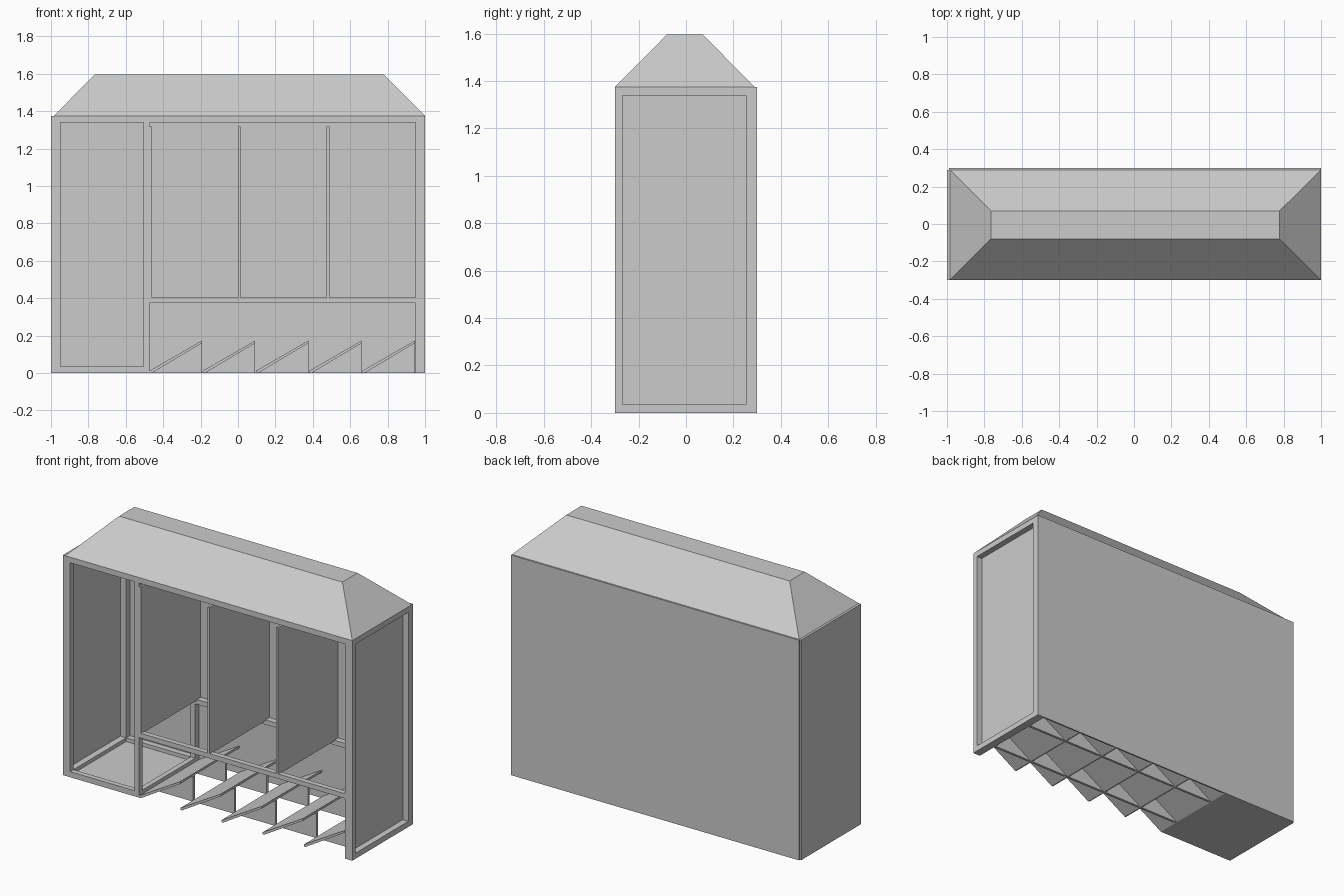
import bpy
import bmesh

cube = bpy.data.objects.get("Cube")
if cube:
    bpy.data.objects.remove(cube, do_unlink=True)

grey = bpy.data.materials.new("plain_grey")
grey.use_nodes = True
colour = (0.6, 0.6, 0.6, 1)
grey.diffuse_color = colour
grey.node_tree.nodes["Principled BSDF"].inputs["Base Color"].default_value = colour


def finish(name, bm):
    bmesh.ops.recalc_face_normals(bm, faces=bm.faces)
    mesh = bpy.data.meshes.new(name)
    bm.to_mesh(mesh)
    bm.free()
    mesh.materials.append(grey)
    obj = bpy.data.objects.new(name, mesh)
    bpy.context.collection.objects.link(obj)


def loft(name, lower, upper):
    """Closed solid between two matching outlines."""
    bm = bmesh.new()
    a = [bm.verts.new(p) for p in lower]
    b = [bm.verts.new(p) for p in upper]
    bm.faces.new(a)
    bm.faces.new(b)
    for i in range(len(a)):
        j = (i + 1) % len(a)
        bm.faces.new((a[i], a[j], b[j], b[i]))
    finish(name, bm)


def rect(x, y, z):
    return [(x[0], y[0], z), (x[1], y[0], z), (x[1], y[1], z), (x[0], y[1], z)]


def box(name, x, y, z):
    loft(name, rect(x, y, z[0]), rect(x, y, z[1]))


def prism(name, profile, y):
    """Extrude an x-z profile along y."""
    loft(name, [(px, y[0], pz) for px, pz in profile],
         [(px, y[1], pz) for px, pz in profile])


TOP = 1.375
RAIL = 0.035
FULL = (-0.3, 0.29)
FRONT = (-0.3, -0.267)
BACK = (0.253, 0.29)
LEFT_X, MID_X, RIGHT_X = (-0.99, -0.95), (-0.505, -0.473), (0.95, 1.0)

# Upright posts and front-to-back rails
for side, x in (("left", LEFT_X), ("middle", MID_X), ("right", RIGHT_X)):
    box(side + "_front_post", x, FRONT, (0, TOP))
    box(side + "_back_post", x, BACK, (0, TOP))
    span = (FRONT[1], BACK[0])
    box(side + "_bottom_rail", x, span, (0, RAIL))
    box(side + "_top_rail", x, span, (TOP - RAIL, TOP))

# Long rails along the front and back
for side, y in (("front", FRONT), ("back", BACK)):
    box(side + "_locker_sill", (LEFT_X[1], MID_X[0]), y, (0, RAIL))
    box(side + "_locker_header", (LEFT_X[1], MID_X[0]), y, (TOP - RAIL, TOP))
    box(side + "_bin_header", (MID_X[1], RIGHT_X[0]), y, (TOP - RAIL, TOP))
    box(side + "_bin_rail", (MID_X[1], RIGHT_X[0]), y, (0.375, 0.405))

# Thin sheet panels
box("back_panel", (-0.99, 1), (0.29, 0.3), (0, TOP))
box("left_panel", (-1, -0.99), FULL, (0, TOP))
box("right_panel", (0.95, 0.962), (FRONT[1], BACK[0]), (RAIL, TOP - RAIL))
box("locker_floor", (-0.99, MID_X[1]), FULL, (0, 0.012))

# Bin dividers
for i, (x, width) in enumerate(((-0.473, 0.012), (0, 0.014), (0.474, 0.014))):
    box(f"bin_divider_{i + 1}", (x, x + width), FULL, (0.4, 1.318))

# Slanted slats, each carried by two triangular webs
PITCH = 0.2845
for i in range(5):
    x = -0.473 + PITCH * i
    end = x + PITCH - 0.004
    prism(f"slat_{i + 1}", [(x, 0), (x + 0.012, 0), (end, 0.16),
                            (end, 0.174), (x, 0.012)], FULL)
    for side, y in (("front", -0.16), ("back", 0.16)):
        prism(f"{side}_web_{i + 1}", [(x + 0.012, 0), (end, 0), (end, 0.16)],
              (y - 0.008, y + 0.008))

# Hipped roof with a flat ridge
loft("roof", rect((-0.985, 1), FULL, TOP),
     rect((-0.765, 0.778), (-0.08, 0.07), 1.597))
